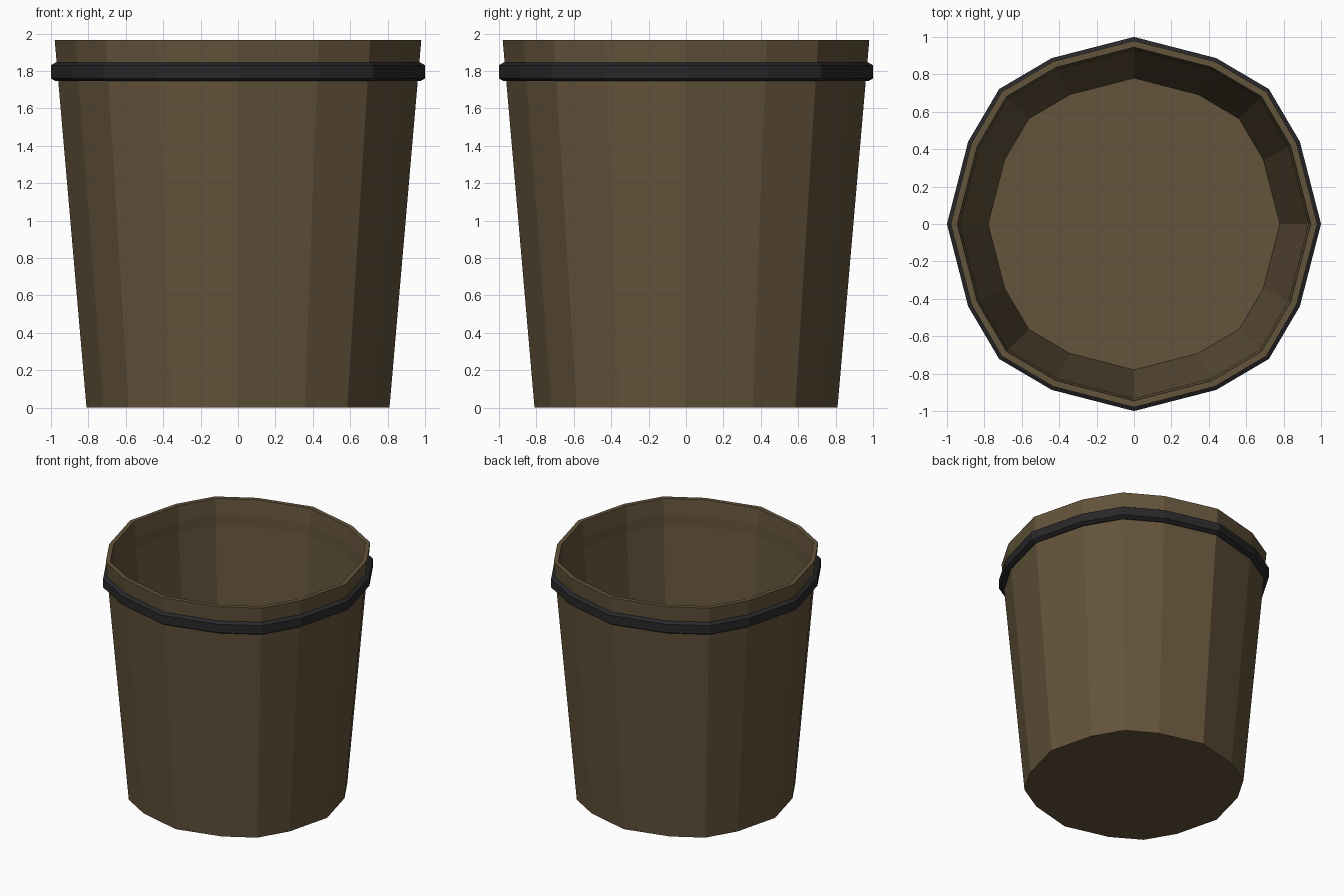
import bpy, bmesh
from math import cos, sin, radians

if "Cube" in bpy.data.objects:
    bpy.data.objects.remove(bpy.data.objects["Cube"])

# Sixteen-sided outline with slightly uneven facets, repeated every quarter turn
QUARTER = [(0, 1.0), (26.4, 0.99), (45, 1.02), (63.6, 0.99)]
OUTLINE = [(q * 90 + a, s) for q in range(4) for a, s in QUARTER]


def material(name, rgb):
    mat = bpy.data.materials.new(name)
    mat.diffuse_color = (*rgb, 1)
    mat.use_nodes = True
    mat.node_tree.nodes["Principled BSDF"].inputs["Base Color"].default_value = mat.diffuse_color
    return mat


def lathe(name, profile, mat, closed):
    """Sweep a (radius, z) profile round the outline; cap the ends or close the loop."""
    bm = bmesh.new()
    rings = [[bm.verts.new((r * s * cos(radians(a)), r * s * sin(radians(a)), z))
              for a, s in OUTLINE] for r, z in profile]
    n = len(OUTLINE)
    pairs = list(zip(rings, rings[1:]))
    if closed:
        pairs.append((rings[-1], rings[0]))
    else:
        bm.faces.new(rings[0])
        bm.faces.new(rings[-1])
    for lo, hi in pairs:
        for i in range(n):
            j = (i + 1) % n
            bm.faces.new((lo[i], lo[j], hi[j], hi[i]))
    bmesh.ops.recalc_face_normals(bm, faces=bm.faces)
    mesh = bpy.data.meshes.new(name)
    bm.to_mesh(mesh)
    bm.free()
    mesh.materials.append(mat)
    obj = bpy.data.objects.new(name, mesh)
    bpy.context.collection.objects.link(obj)
    return obj


wood = material("brown_wood", (0.127, 0.087, 0.044))
iron = material("dark_iron", (0.021, 0.021, 0.023))

# Tapered bucket: underside, outer wall, rim, inner wall with shallow step, floor
lathe("bucket_body", [(0.81, 0), (0.98, 1.965), (0.945, 1.965), (0.932, 1.84),
                      (0.93, 1.75), (0.78, 0.05)], wood, closed=False)

# Chamfered hoop below the rim
lathe("hoop", [(0.955, 1.745), (0.975, 1.745), (1.0, 1.76), (1.0, 1.83),
               (0.975, 1.845), (0.955, 1.845)], iron, closed=True)
